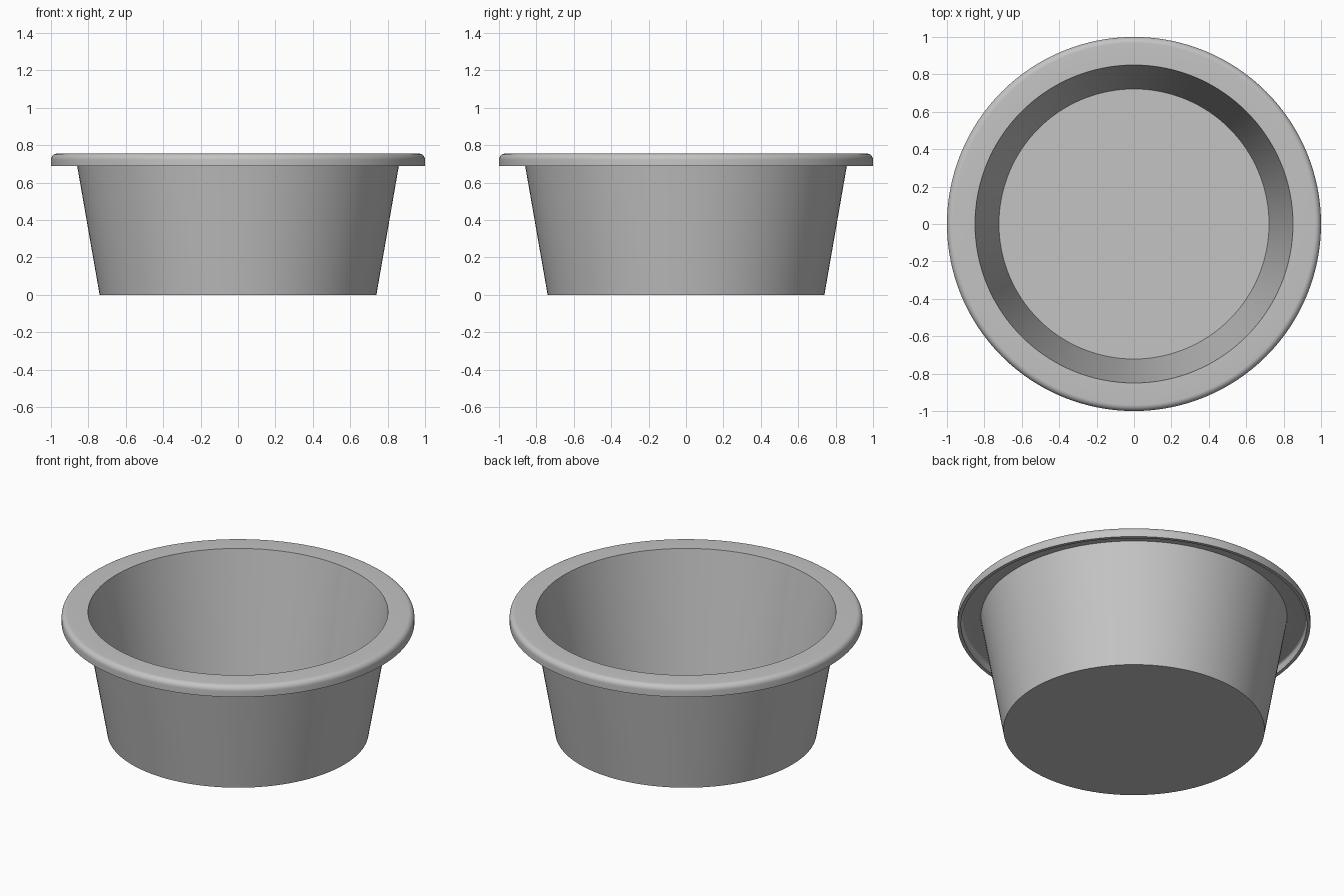
import bpy, bmesh, math

if "Cube" in bpy.data.objects:
    bpy.data.objects.remove(bpy.data.objects["Cube"])

SEGMENTS = 128

# One flat grey for the whole vessel
grey = bpy.data.materials.new("light_grey")
grey.diffuse_color = (0.55, 0.55, 0.55, 1.0)
grey.use_nodes = True
grey.node_tree.nodes["Principled BSDF"].inputs["Base Color"].default_value = grey.diffuse_color


def arc(cx, cz, r, start, end, steps):
    """Points (radius, height) along a quarter-round of the rim."""
    out = []
    for i in range(steps + 1):
        a = math.radians(start + (end - start) * i / steps)
        out.append((cx + r * math.cos(a), cz + r * math.sin(a)))
    return out


def lathe(name, profile):
    """Spin a profile that starts and ends on the z axis into a closed solid."""
    bm = bmesh.new()
    verts = [bm.verts.new((r, 0, z)) for r, z in profile]
    edges = [bm.edges.new(pair) for pair in zip(verts, verts[1:])]
    bmesh.ops.spin(bm, geom=verts + edges, cent=(0, 0, 0), axis=(0, 0, 1),
                   angle=math.tau, steps=SEGMENTS, use_duplicate=False)
    bmesh.ops.remove_doubles(bm, verts=bm.verts, dist=1e-5)
    bmesh.ops.recalc_face_normals(bm, faces=bm.faces)
    mesh = bpy.data.meshes.new(name)
    bm.to_mesh(mesh)
    bm.free()
    obj = bpy.data.objects.new(name, mesh)
    bpy.context.collection.objects.link(obj)
    mesh.materials.append(grey)
    bpy.ops.object.select_all(action='DESELECT')
    obj.select_set(True)
    bpy.context.view_layer.objects.active = obj
    bpy.ops.object.shade_smooth_by_angle(angle=math.radians(30))
    return obj


# Tapered bowl with a thin wall and a hollow, downturned lip
outer_wall = [(0, 0), (0.74, 0), (0.868, 0.735)]
lip_inside = arc(0.967, 0.722, 0.013, 90, 0, 6) + [(0.98, 0.688)]
lip_outside = [(1.0, 0.688)] + arc(0.967, 0.722, 0.033, 0, 90, 8)
inner_wall = [(0.85, 0.755), (0.722, 0.02), (0, 0.02)]
lathe("bowl", outer_wall + lip_inside + lip_outside + inner_wall)
